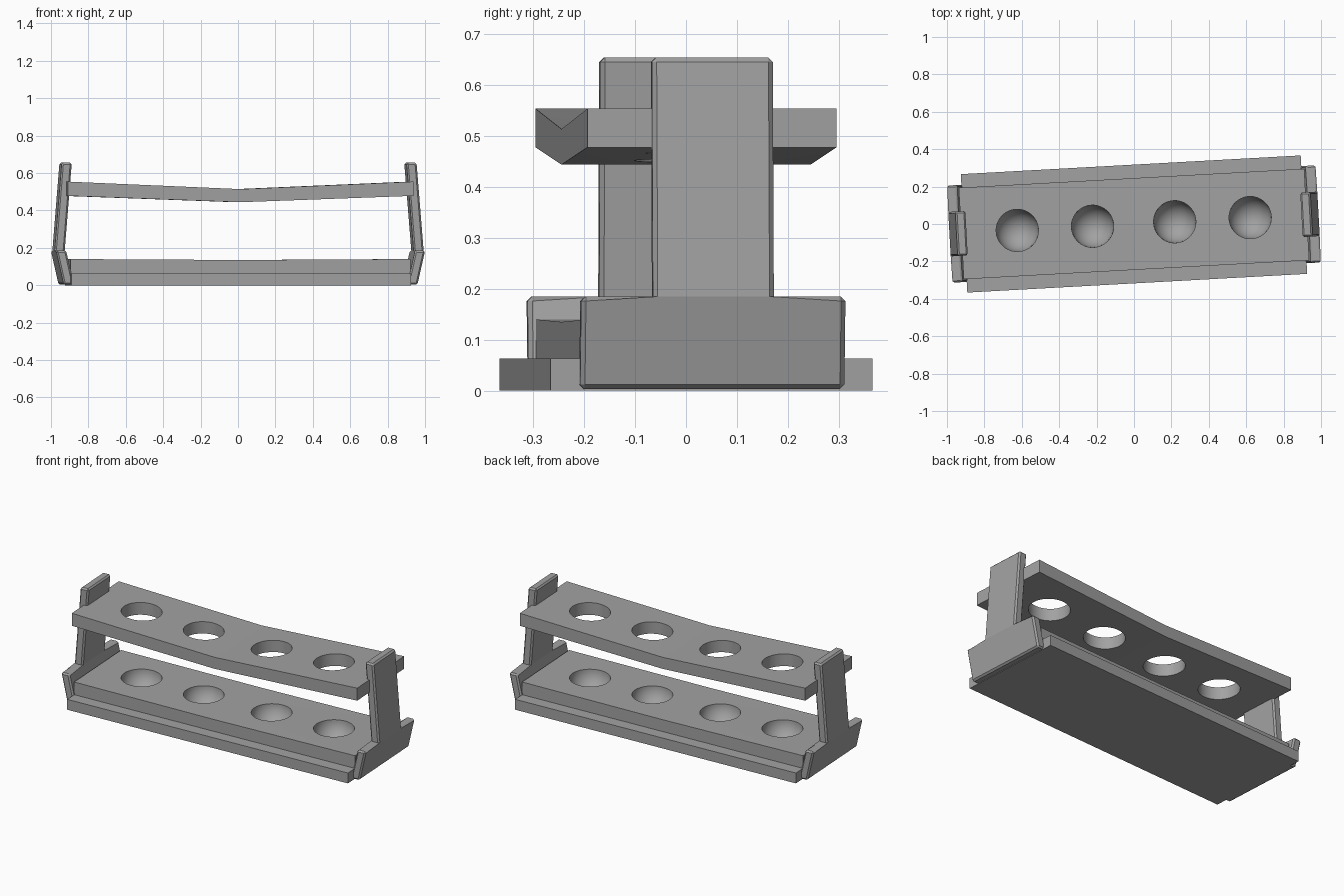
import bpy, bmesh, math

if "Cube" in bpy.data.objects:
    bpy.data.objects.remove(bpy.data.objects["Cube"])

TURN = math.radians(3.15)      # whole rack sits slightly turned
HOLES = (-0.625, -0.222, 0.218, 0.622)
R = 0.113

grey = bpy.data.materials.new("dark_grey")
grey.diffuse_color = (0.36, 0.36, 0.36, 1)
grey.use_nodes = True
grey.node_tree.nodes["Principled BSDF"].inputs["Base Color"].default_value = grey.diffuse_color


def finish(name, bm):
    bmesh.ops.recalc_face_normals(bm, faces=bm.faces)
    me = bpy.data.meshes.new(name)
    bm.to_mesh(me)
    bm.free()
    me.materials.append(grey)
    ob = bpy.data.objects.new(name, me)
    bpy.context.collection.objects.link(ob)
    ob.rotation_euler.z = TURN
    return ob


def loft(name, sections):
    """Skin matching (x, [(y, z), ...]) cross-sections."""
    bm = bmesh.new()
    rings = [[bm.verts.new((x, y, z)) for y, z in pts] for x, pts in sections]
    n = len(rings[0])
    for a, b in zip(rings, rings[1:]):
        for i in range(n):
            j = (i + 1) % n
            bm.faces.new((a[i], a[j], b[j], b[i]))
    bm.faces.new(rings[0])
    bm.faces.new(rings[-1])
    return finish(name, bm)


def cut(ob, cutter):
    """Subtract the cutter, then shade only the round walls smooth."""
    cutter.hide_render = True
    cutter.display_type = 'WIRE'
    m = ob.modifiers.new("holes", 'BOOLEAN')
    m.operation = 'DIFFERENCE'
    m.solver = 'EXACT'
    m.object = cutter
    bpy.ops.object.select_all(action='DESELECT')
    ob.select_set(True)
    bpy.context.view_layer.objects.active = ob
    bpy.ops.object.modifier_apply(modifier="holes")
    bpy.ops.object.shade_smooth_by_angle(angle=math.radians(25))


# base: wide foot with a narrower step, top dips slightly in the middle
def base_section(top):
    return [(-0.317, 0), (0.317, 0), (0.317, 0.063), (0.245, 0.063),
            (0.245, top), (-0.245, top), (-0.245, 0.063), (-0.317, 0.063)]


base = loft("base", [(-0.91, base_section(0.14)), (0, base_section(0.135)),
                     (0.91, base_section(0.14))])


# shelf: thin plate bent to a shallow V
def shelf_section(lo, hi):
    return [(-0.245, lo), (0.245, lo), (0.245, hi), (-0.245, hi)]


shelf = loft("shelf", [(-0.925, shelf_section(0.478, 0.554)),
                       (0, shelf_section(0.444, 0.514)),
                       (0.925, shelf_section(0.478, 0.554))])

# cutters: round bowls in the base, through holes in the shelf
bm = bmesh.new()
for x in HOLES:
    g = bmesh.ops.create_uvsphere(bm, u_segments=48, v_segments=24, radius=R)
    bmesh.ops.translate(bm, verts=g['verts'], vec=(x, 0, 0.14))
cut(base, finish("bowl_cutter", bm))

bm = bmesh.new()
for x in HOLES:
    g = bmesh.ops.create_cone(bm, cap_ends=True, segments=48,
                              radius1=R, radius2=R, depth=0.4)
    bmesh.ops.translate(bm, verts=g['verts'], vec=(x, 0, 0.5))
cut(shelf, finish("hole_cutter", bm))

# end supports: inverted T, bent outward at the shoulder
bm = bmesh.new()
W, P = 0.26, 0.119
outline = [(-W, 0.003, 0.947), (W, 0.003, 0.947), (W, 0.185, 0.988),
           (P, 0.185, 0.988), (P, 0.655, 0.95), (-P, 0.655, 0.95),
           (-P, 0.185, 0.988), (-W, 0.185, 0.988)]
out = [bm.verts.new((x, y, z)) for y, z, x in outline]
inn = [bm.verts.new((x - 0.054, y, z)) for y, z, x in outline]
for i in range(8):
    j = (i + 1) % 8
    bm.faces.new((out[i], out[j], inn[j], inn[i]))
for side in (out, inn):
    bm.faces.new([side[i] for i in (0, 1, 2, 3, 6, 7)])
    bm.faces.new([side[i] for i in (3, 4, 5, 6)])
# bevel outer corners only, leaving the inner shoulder crisp
bmesh.ops.recalc_face_normals(bm, faces=bm.faces)
sharp = [e for e in bm.edges if e.calc_face_angle_signed() > math.radians(30)]
bmesh.ops.bevel(bm, geom=sharp, offset=0.009, segments=1, profile=0.5,
                affect='EDGES')
ends = finish("end_supports", bm)
ends.modifiers.new("mirror", 'MIRROR').use_axis[0] = True
